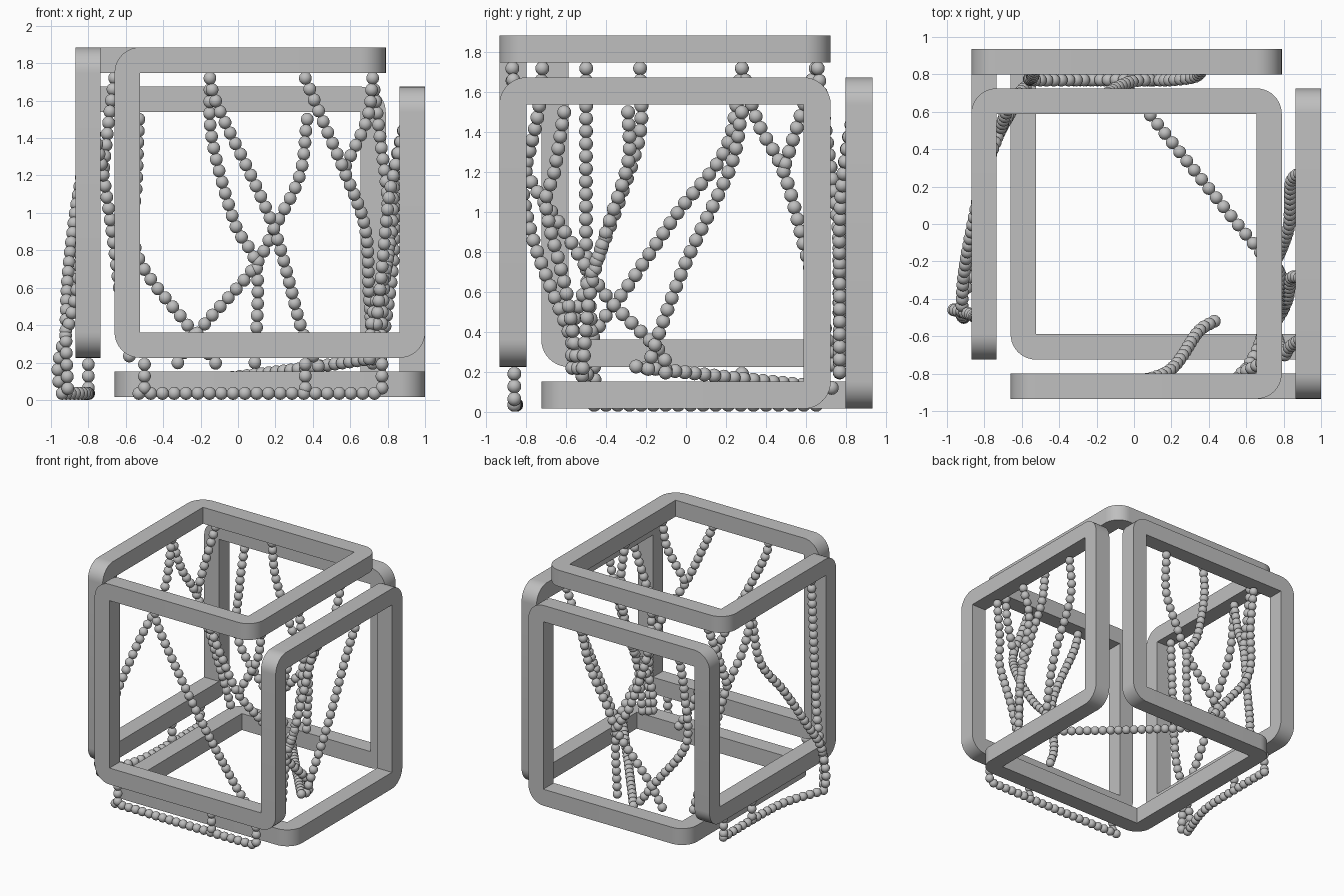
import bpy
import bmesh
from math import pi
from mathutils import Vector, Matrix

cube = bpy.data.objects.get("Cube")
if cube:
    bpy.data.objects.remove(cube, do_unlink=True)

gray = bpy.data.materials.new("plain gray")
gray.use_nodes = True
gray.diffuse_color = (0.52, 0.52, 0.52, 1)
gray.node_tree.nodes["Principled BSDF"].inputs["Base Color"].default_value = gray.diffuse_color

WIDTH = 0.136            # thickness of the square bar
BEAD = 0.035             # bead radius
CENTER = Vector((0.065, 0, 0.95))


def add_object(name, bm):
    mesh = bpy.data.meshes.new(name)
    bm.to_mesh(mesh)
    bm.free()
    mesh.materials.append(gray)
    obj = bpy.data.objects.new(name, mesh)
    bpy.context.collection.objects.link(obj)
    return obj


# Interlocked frames: one closed square bar; the second half mirrors the first through the centre
def build_frames():
    O, I = 0.867, 0.657
    half = [(-O, I, O), (I, I, O), (I, -O, O), (-I, -O, O), (-I, -O, -I),
            (O, -O, -I), (O, -O, I), (O, I, I), (O, I, -O)]
    corners = [Vector(c) for c in half]
    corners += [-c for c in corners]
    count, steps, r = len(corners), 10, WIDTH / 2
    bm = bmesh.new()
    rings = []
    offsets = None
    for i, corner in enumerate(corners):
        d_in = (corner - corners[i - 1]).normalized()
        d_out = (corners[(i + 1) % count] - corner).normalized()
        axis = d_in.cross(d_out)
        if offsets is None:
            offsets = [(d_out * a + axis * b) * r for a, b in ((1, 1), (-1, 1), (-1, -1), (1, -1))]
        pivot = corner + (d_out - d_in) * r
        start = corner - d_in * r
        for k in range(steps + 1):
            turn = Matrix.Rotation(pi / 2 * k / steps, 3, axis)
            rings.append([bm.verts.new(CENTER + pivot + turn @ (start + o - pivot)) for o in offsets])
        offsets = [turn @ o for o in offsets]
    # close the loop, matching the first ring to the twist of the last
    first, last = rings[0], rings[-1]
    shift = min(range(4), key=lambda s: sum((first[(j + s) % 4].co - last[j].co).length for j in range(4)))
    rings.append([first[(j + shift) % 4] for j in range(4)])
    for a, b in zip(rings, rings[1:]):
        for j in range(4):
            n = (j + 1) % 4
            bm.faces.new((a[j], a[n], b[n], b[j]))
    bmesh.ops.remove_doubles(bm, verts=bm.verts, dist=0.0005)
    bmesh.ops.recalc_face_normals(bm, faces=bm.faces)
    for face in bm.faces:
        face.smooth = True
    for edge in bm.edges:
        edge.smooth = edge.calc_face_angle(pi) < pi / 6
    add_object("interlocked_frames", bm)


def smooth_path(points):
    """Fine polyline of a curve running through the points."""
    pts = [Vector(p) for p in points]
    pts = [2 * pts[0] - pts[1]] + pts + [2 * pts[-1] - pts[-2]]
    fine = [pts[1]]
    for a, b, c, d in zip(pts, pts[1:], pts[2:], pts[3:]):
        for k in range(1, 31):
            t = k / 30
            fine.append(b + ((c - a) * t + (2 * a - 5 * b + 4 * c - d) * t * t
                             + (3 * b - a - 3 * c + d) * t ** 3) / 2)
    return fine


def bead_string(name, *points):
    """Evenly spaced beads along a curve."""
    bm = bmesh.new()
    fine = smooth_path(points)
    spacing = BEAD * 1.8
    travelled, target = 0, 0
    for a, b in zip(fine, fine[1:]):
        length = (b - a).length
        while length and target <= travelled + length:
            place = a.lerp(b, (target - travelled) / length)
            bmesh.ops.create_uvsphere(bm, u_segments=14, v_segments=9, radius=BEAD,
                                      matrix=Matrix.Translation(place))
            target += spacing
        travelled += length
    for face in bm.faces:
        face.smooth = True
    add_object(name, bm)


build_frames()

# Front strings
bead_string("front_string_inner", (-.15, -.87, 1.72), (-.1, -.86, 1.55), (.18, -.79, .95),
            (.34, -.58, .38), (.43, -.52, .18))
bead_string("front_string_outer", (.36, -.87, 1.72), (.45, -.85, 1.5), (.57, -.81, 1.22),
            (.68, -.62, .92), (.7, -.4, .58), (.72, -.13, .3), (.72, -.1, .18))
bead_string("front_string_branch", (.72, -.72, 1.72), (.69, -.74, 1.5), (.57, -.8, 1.24))

# Back strings
bead_string("back_string_middle", (-.15, .66, 1.72), (-.14, .7, 1.4), (-.02, .76, .95),
            (.1, .77, .7), (.09, .77, .18))
bead_string("back_string_left", (.37, .84, 1.5), (.33, .79, 1.2), (.2, .77, .93),
            (.08, .77, .7), (-.2, .77, .38), (-.34, .77, .17))
bead_string("back_string_right", (-.53, .84, 1.5), (-.54, .79, 1.2), (-.54, .77, .78),
            (-.27, .77, .4), (-.1, .77, .17))

# Strings on the model's right side
bead_string("right_string_straight", (-.8, -.5, 1.72), (-.84, -.5, .8), (-.88, -.48, .5),
            (-.96, -.46, .2), (-.95, -.46, .04))
bead_string("right_string_diagonal", (-.8, .28, 1.72), (-.82, .2, 1.32), (-.87, -.04, 1),
            (-.91, -.27, .66), (-.92, -.47, .36), (-.91, -.5, .06))
bead_string("right_string_back", (-.8, .28, 1.72), (-.77, .36, 1.45), (-.72, .49, 1.2),
            (-.66, .6, .8), (-.61, .7, .4), (-.57, .74, .18))
bead_string("right_string_branch", (-.66, .65, 1.72), (-.69, .58, 1.5), (-.72, .49, 1.22))

# Strings on the model's left side
bead_string("left_string_back", (.9, .28, 1.5), (.84, .22, 1.22), (.83, 0, .75),
            (.78, -.15, .35), (.75, -.2, .17))
bead_string("left_string_middle", (.72, -.23, 1.72), (.76, -.23, 1.4), (.8, -.33, 1.07),
            (.8, -.45, .75), (.72, -.56, .45), (.7, -.57, .18))
bead_string("left_string_inner", (.9, -.29, 1.5), (.84, -.29, 1.25), (.82, -.4, .9),
            (.78, -.48, .6), (.76, -.52, .18))
bead_string("left_string_front", (.9, -.61, 1.5), (.83, -.66, 1.2), (.8, -.7, 1.02),
            (.76, -.6, .6), (.72, -.54, .2))

# Low string crossing the base
bead_string("base_string", (-.03, .73, .12), (.36, .24, .17), (.78, -.28, .23))

# Strings lying on the floor, with short drops from the frames above
bead_string("front_floor_string", (-.53, -.85, .035), (.1, -.86, .035), (.77, -.86, .035))
for i, x in enumerate((-.5, .36, .77)):
    bead_string(f"front_drop_{i + 1}", (x, -.86, .19), (x, -.86, .04))
bead_string("right_floor_string", (-.94, -.46, .035), (-.82, -.1, .035), (-.8, .3, .035), (-.8, .68, .035))
for i, y in enumerate((.28, .65)):
    bead_string(f"right_drop_{i + 1}", (-.8, y, .19), (-.8, y, .04))
